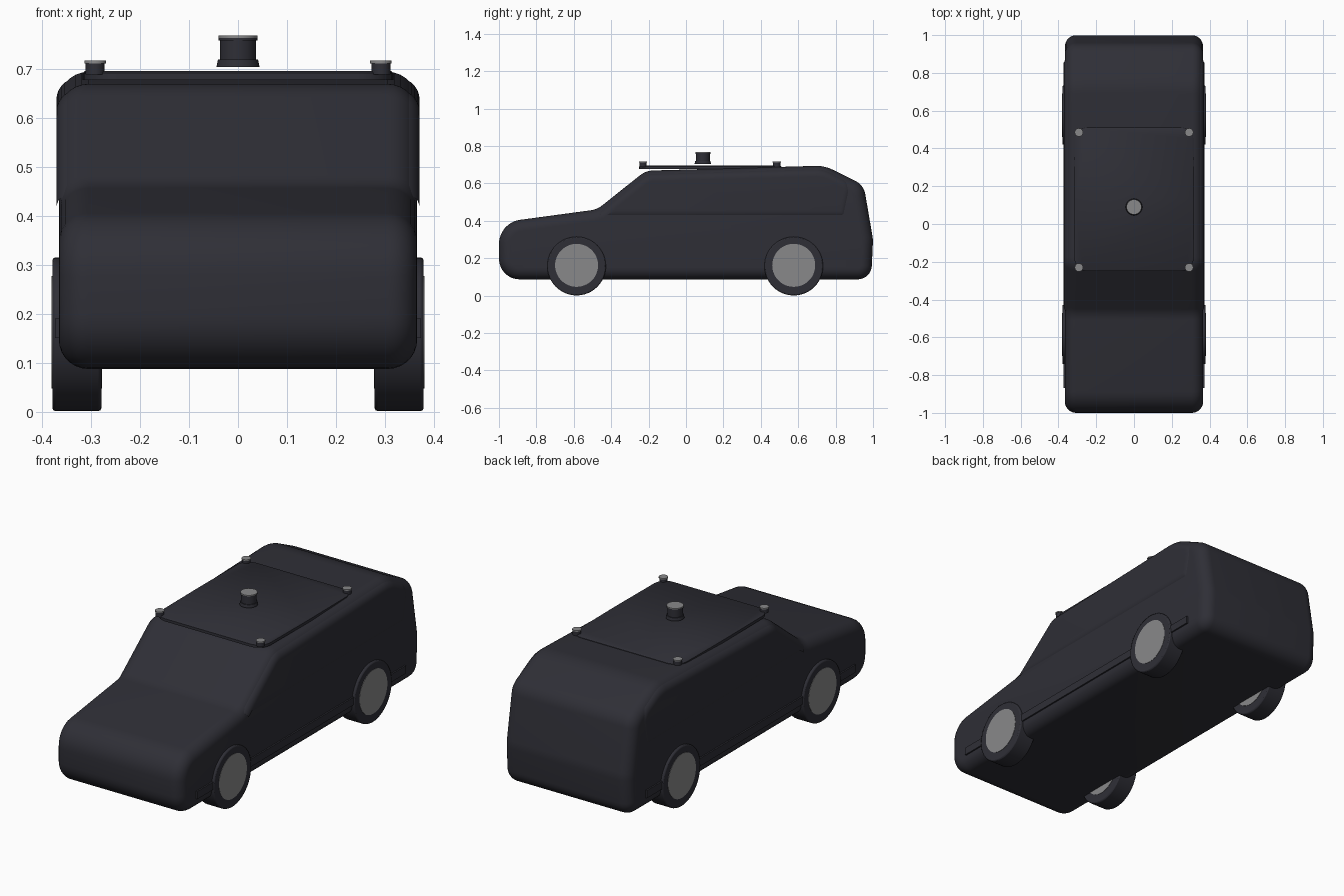
import bpy, math
from mathutils import Vector

cube = bpy.data.objects.get("Cube")
if cube:
    bpy.data.objects.remove(cube, do_unlink=True)


def material(name, rgb):
    m = bpy.data.materials.new(name)
    m.use_nodes = True
    m.diffuse_color = (*rgb, 1)
    m.node_tree.nodes["Principled BSDF"].inputs["Base Color"].default_value = (*rgb, 1)
    return m


DARK = material("charcoal", (0.028, 0.028, 0.037))
GREY = material("mid grey", (0.25, 0.25, 0.255))


def finish(ob, mat, angle=40):
    ob.data.materials.clear()
    ob.data.materials.append(mat)
    bpy.ops.object.select_all(action='DESELECT')
    ob.select_set(True)
    bpy.context.view_layer.objects.active = ob
    bpy.ops.object.shade_smooth_by_angle(angle=math.radians(angle))
    return ob


def rounded(corners, d=0.0, steps=8):
    """Inset a clockwise outline by d and round each corner with its own radius."""
    n = len(corners)
    pts = [Vector(c[:2]) for c in corners]
    dirs = [(pts[(i + 1) % n] - pts[i]).normalized() for i in range(n)]
    out = []
    for i in range(n):
        a, b = dirs[i - 1], dirs[i]
        turn = math.atan2(a.x * b.y - a.y * b.x, a.dot(b))
        na, nb = Vector((a.y, -a.x)), Vector((b.y, -b.x))
        p = pts[i] + (na + nb) * (d / (1 + a.dot(b)))
        r = max(corners[i][2] + (d if turn > 0 else -d), 0.008)
        side = 1 if turn > 0 else -1
        start = p - a * (r * math.tan(abs(turn) / 2))
        centre = start - na * r * side
        for k in range(steps + 1):
            t = turn * k / steps
            v = na * r * side
            out.append(centre + Vector((v.x * math.cos(t) - v.y * math.sin(t),
                                        v.x * math.sin(t) + v.y * math.cos(t))))
    return out


def loft(name, rings, mat):
    """Skin equal-length rings and cap both ends."""
    n = len(rings[0])
    faces = [tuple(range(n)), tuple(reversed(range((len(rings) - 1) * n, len(rings) * n)))]
    for j in range(len(rings) - 1):
        for i in range(n):
            k = (i + 1) % n
            faces.append((j * n + i, (j + 1) * n + i, (j + 1) * n + k, j * n + k))
    me = bpy.data.meshes.new(name)
    me.from_pydata([v for ring in rings for v in ring], [], faces)
    me.update()
    ob = bpy.data.objects.new(name, me)
    bpy.context.collection.objects.link(ob)
    bpy.context.view_layer.objects.active = ob
    ob.select_set(True)
    bpy.ops.object.mode_set(mode='EDIT')
    bpy.ops.mesh.select_all(action='SELECT')
    bpy.ops.mesh.normals_make_consistent(inside=False)
    bpy.ops.object.mode_set(mode='OBJECT')
    return finish(ob, mat)


def shell(name, corners, half, r, extra=0.0, steps=7):
    """Side profile carried across the width, with rounded flanks."""
    stations = [(half - r + r * math.sin(t), r - r * math.cos(t))
                for t in (math.pi / 2 * k / steps for k in range(steps + 1))]
    both = [(-x, d) for x, d in reversed(stations)] + stations
    rings = [[(x, p.x, p.y) for p in rounded(corners, d + extra)] for x, d in both]
    return loft(name, rings, DARK)


def drum(name, loc, radius, depth, mat, sideways=False, bevel=0.0, top=None):
    bpy.ops.mesh.primitive_cone_add(vertices=48, radius1=radius, radius2=top or radius,
                                    depth=depth, location=loc,
                                    rotation=(0, math.pi / 2 if sideways else 0, 0))
    ob = bpy.context.object
    ob.name = name
    if bevel:
        mod = ob.modifiers.new("soft edge", 'BEVEL')
        mod.width, mod.segments = bevel, 2
    return finish(ob, mat)


# Body: (y, z, corner radius), clockwise from the lower nose
body = [(-1.0, 0.087, 0.11), (-1.0, 0.39, 0.13), (-0.475, 0.461, 0.12),
        (-0.215, 0.668, 0.12), (0.74, 0.695, 0.2), (0.95, 0.592, 0.1),
        (1.0, 0.3, 0.2), (0.99, 0.087, 0.075)]
shell("body_shell", body, 0.366, 0.06)

# Slightly proud cabin sides
cabin = [(-0.56, 0.395, 0.02), (-0.475, 0.461, 0.12), (-0.215, 0.668, 0.12),
         (0.74, 0.695, 0.2), (0.915, 0.605, 0.09), (0.87, 0.395, 0.05)]
shell("cabin_sides", cabin, 0.371, 0.045, 0.012)

# Roof plate with rounded corners
plate = [(-0.315, -0.25, 0.07), (-0.318, 0.13, 0.1), (-0.315, 0.51, 0.07),
         (0.315, 0.51, 0.07), (0.318, 0.13, 0.1), (0.315, -0.25, 0.07)]
loft("roof_plate", [[(p.x, p.y, z) for p in rounded(plate, d)]
                    for z, d in ((0.677, 0), (0.691, 0), (0.695, 0.005))], DARK)

# Corner posts on the roof plate
for side, x in (("left", 0.292), ("right", -0.292)):
    for end, y in (("front", -0.23), ("rear", 0.485)):
        drum(f"{end}_{side}_post", (x, y, 0.7), 0.0195, 0.024, DARK)
        drum(f"{end}_{side}_post_cap", (x, y, 0.7135), 0.022, 0.006, GREY)

# Central roof sensor
SY = 0.09
drum("sensor_base", (0, SY, 0.7115), 0.044, 0.015, DARK, top=0.041)
drum("sensor_drum", (0, SY, 0.74), 0.037, 0.044, DARK)
drum("sensor_rim", (0, SY, 0.7605), 0.04, 0.005, DARK)
drum("sensor_cap", (0, SY, 0.7655), 0.04, 0.005, GREY)

# Wheels and side strips
for side, s in (("left", 1), ("right", -1)):
    for end, y in (("front", -0.585), ("rear", 0.576)):
        drum(f"{end}_{side}_tyre", (s * 0.329, y, 0.158), 0.157, 0.1, DARK, True, 0.006)
        drum(f"{end}_{side}_hub", (s * 0.329, y, 0.162), 0.115, 0.103, GREY, True)
    bpy.ops.mesh.primitive_cube_add(size=1, location=(s * 0.364, -0.007, 0.17))
    strip = bpy.context.object
    strip.name = f"{side}_side_strip"
    strip.scale = (0.02, 1.725, 0.04)
    finish(strip, DARK)
